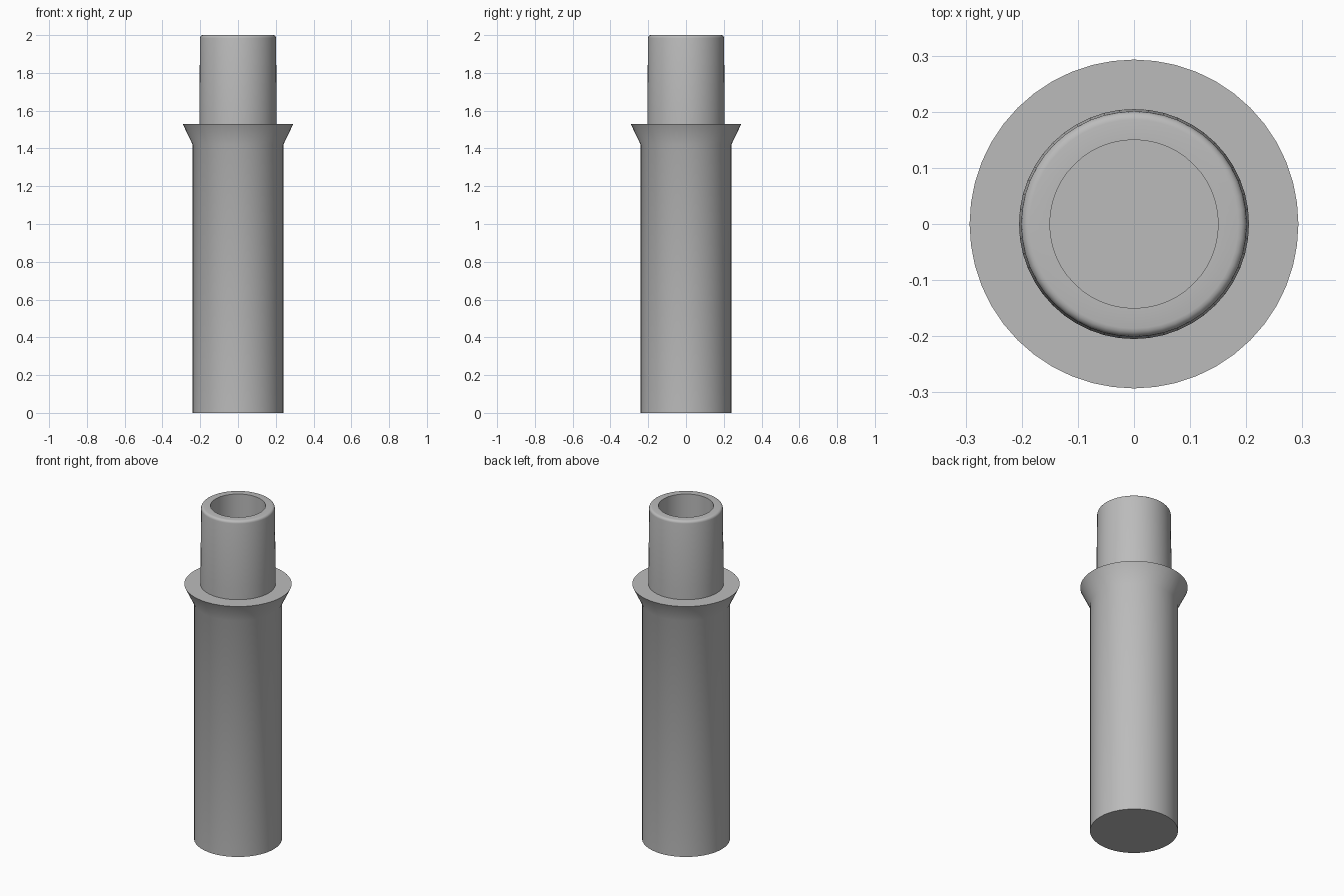
import bpy
import math

if "Cube" in bpy.data.objects:
    bpy.data.objects.remove(bpy.data.objects["Cube"], do_unlink=True)

SIDES = 48

grey = bpy.data.materials.new("plain grey")
grey.use_nodes = True
colour = (0.5, 0.5, 0.5, 1)
grey.diffuse_color = colour
grey.node_tree.nodes["Principled BSDF"].inputs["Base Color"].default_value = colour


def lathe(name, profile):
    """Spin (radius, height) points about z, closing both ends with a cap."""
    verts, faces = [], []
    for r, z in profile:
        for i in range(SIDES):
            a = math.tau * i / SIDES
            verts.append((r * math.cos(a), r * math.sin(a), z))
    for k in range(len(profile) - 1):
        for i in range(SIDES):
            j = (i + 1) % SIDES
            low, high = k * SIDES, (k + 1) * SIDES
            faces.append((low + i, low + j, high + j, high + i))
    faces.append(tuple(reversed(range(SIDES))))
    faces.append(tuple(range(len(verts) - SIDES, len(verts))))
    mesh = bpy.data.meshes.new(name)
    mesh.from_pydata(verts, [], faces)
    mesh.materials.append(grey)
    obj = bpy.data.objects.new(name, mesh)
    bpy.context.collection.objects.link(obj)
    bpy.ops.object.select_all(action="DESELECT")
    obj.select_set(True)
    bpy.context.view_layer.objects.active = obj
    bpy.ops.object.shade_smooth_by_angle(angle=math.radians(35))
    return obj


# Solid lower tube with the flared collar at its top
lathe("body_and_collar", [(0.24, 0), (0.24, 1.42), (0.293, 1.53)])

# Hollow upper tube with a softened rim; the bore ends at collar level
bevel = [(0.186 + 0.015 * math.cos(t * math.pi / 8),
          1.985 + 0.015 * math.sin(t * math.pi / 8)) for t in range(5)]
lathe("neck", [(0.205, 1.53), (0.205, 1.6)] + bevel + [(0.15, 2.0), (0.15, 1.54)])
